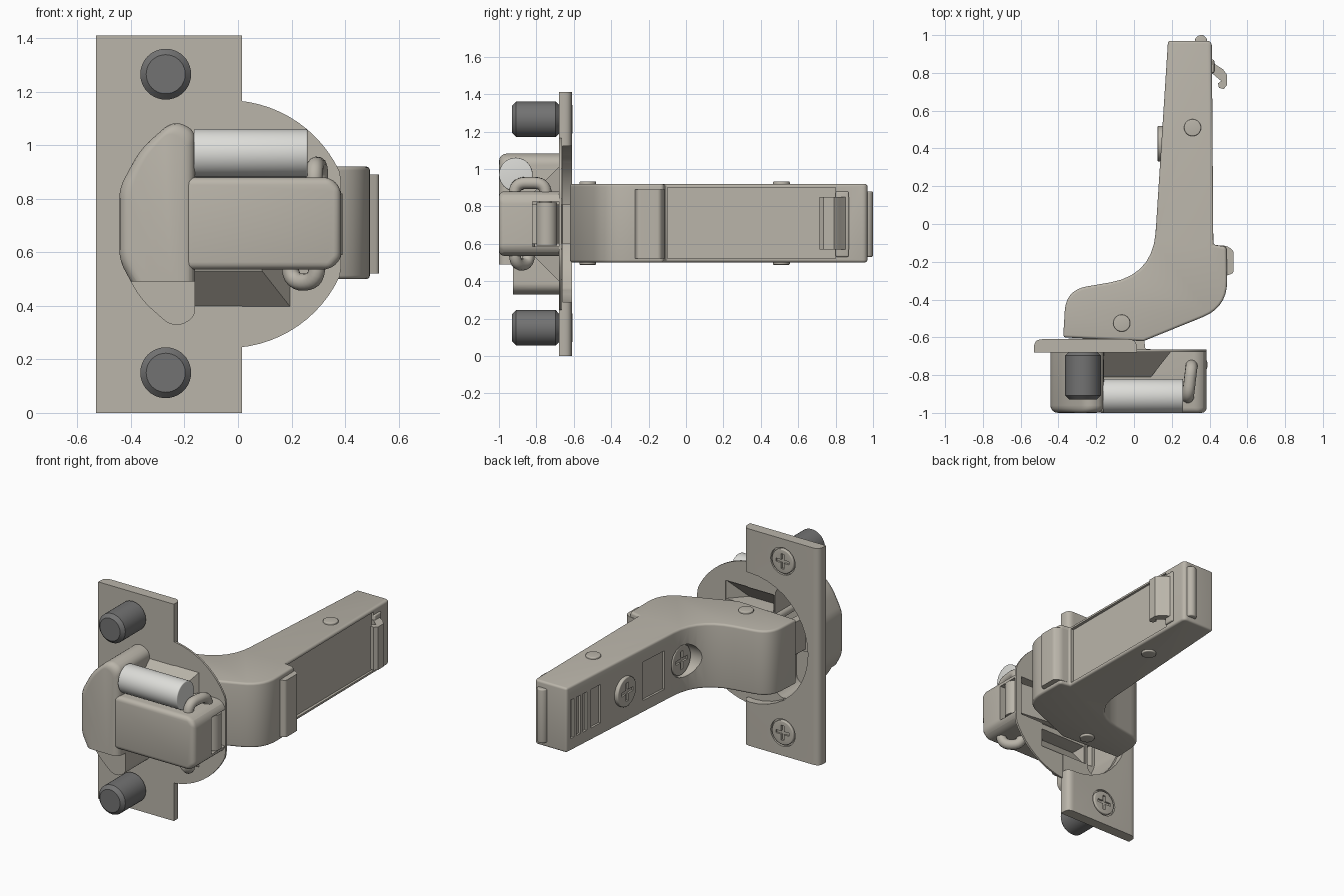
import bpy, bmesh, math
from mathutils import Vector, Matrix

if "Cube" in bpy.data.objects:
    bpy.data.objects.remove(bpy.data.objects["Cube"])


def material(name, col):
    m = bpy.data.materials.new(name)
    m.diffuse_color = (*col, 1)
    m.use_nodes = True
    m.node_tree.nodes["Principled BSDF"].inputs["Base Color"].default_value = m.diffuse_color
    return m


NICKEL = material("nickel", (0.49, 0.46, 0.40))
DARK = material("dark_grey", (0.17, 0.17, 0.17))
PALE = material("pale_grey", (0.72, 0.72, 0.69))
MID = 0.705


def finish(name, bm, mat):
    bmesh.ops.recalc_face_normals(bm, faces=bm.faces[:])
    me = bpy.data.meshes.new(name)
    bm.to_mesh(me)
    bm.free()
    me.materials.append(mat)
    ob = bpy.data.objects.new(name, me)
    bpy.context.collection.objects.link(ob)
    return ob


def bevel(bm, width, skip=lambda e: False, seg=4):
    if width:
        bm.normal_update()
        es = [e for e in bm.edges if e.calc_face_angle(0) > 0.6 and not skip(e)]
        bmesh.ops.bevel(bm, geom=es, offset=width, segments=seg, profile=0.5,
                        affect='EDGES', clamp_overlap=True)


def fillet(pts, cuts, closed=True, n=7):
    """Round each corner, starting the given distance away from it."""
    out, P = [], [Vector(p) for p in pts]
    for i, p in enumerate(P):
        if cuts[i] == 0 or (not closed and i in (0, len(P) - 1)):
            out.append(p)
            continue
        a = p + (P[i - 1] - p).normalized() * cuts[i]
        b = p + (P[(i + 1) % len(P)] - p).normalized() * cuts[i]
        for k in range(n + 1):
            t = k / n
            out.append(a * (1 - t) ** 2 + p * 2 * t * (1 - t) + b * t * t)
    return out


def prism(name, pts, axis, lo, hi, mat=NICKEL, bev=0, keep_hi=False):
    """Extrude a 2D outline along an axis; keep_hi leaves the far rim sharp."""
    ax = 'xyz'.index(axis)
    bm = bmesh.new()

    def ring(h):
        vs = []
        for p in pts:
            c = list(p)
            c.insert(ax, h)
            vs.append(bm.verts.new(c))
        return vs
    a, b = ring(lo), ring(hi)
    bm.faces.new(a)
    bm.faces.new(b[::-1])
    for i in range(len(a)):
        j = (i + 1) % len(a)
        bm.faces.new((a[i], b[i], b[j], a[j]))
    bmesh.ops.recalc_face_normals(bm, faces=bm.faces[:])
    bevel(bm, bev, lambda e: keep_hi and all(abs(v.co[ax] - hi) < 1e-5 for v in e.verts))
    return finish(name, bm, mat)


def box(name, x, y, z, mat=NICKEL, bev=0):
    return prism(name, [(x[0], y[0]), (x[1], y[0]), (x[1], y[1]), (x[0], y[1])], 'z', *z, mat, bev)


def cyl(name, a, b, r, mat=NICKEL, bev=0, seg=4):
    a, b = Vector(a), Vector(b)
    bm = bmesh.new()
    m = Matrix.Translation((a + b) / 2) @ (b - a).to_track_quat('Z', 'Y').to_matrix().to_4x4()
    bmesh.ops.create_cone(bm, cap_ends=True, segments=40, radius1=r, radius2=r,
                          depth=(b - a).length, matrix=m)
    bevel(bm, bev, seg=seg)
    return finish(name, bm, mat)


def hull(name, pts):
    bm = bmesh.new()
    for p in pts:
        bm.verts.new(p)
    res = bmesh.ops.convex_hull(bm, input=bm.verts[:])
    bmesh.ops.delete(bm, geom=list({v for v in res["geom_interior"] if isinstance(v, bmesh.types.BMVert)}),
                     context='VERTS')
    return finish(name, bm, NICKEL)


def bake(ob):
    me = bpy.data.meshes.new_from_object(ob.evaluated_get(bpy.context.evaluated_depsgraph_get()))
    ob.modifiers.clear()
    return me


cutters = []


def cut(ob, *tools):
    for t in tools:
        m = ob.modifiers.new("cut", 'BOOLEAN')
        m.operation, m.solver, m.object = 'DIFFERENCE', 'EXACT', t
        if t not in cutters:
            t.hide_render = True
            cutters.append(t)
    ob.data = bake(ob)


def wire(name, pts, r):
    cu = bpy.data.curves.new(name, 'CURVE')
    cu.dimensions, cu.bevel_depth, cu.bevel_resolution = '3D', r, 4
    path = fillet(pts, [0.06] * len(pts), closed=False)
    sp = cu.splines.new('POLY')
    sp.points.add(len(path) - 1)
    for q, p in zip(sp.points, path):
        q.co = (*p, 1)
    tmp = bpy.data.objects.new(name + "_path", cu)
    bpy.context.collection.objects.link(tmp)
    bpy.context.view_layer.update()
    ob = bpy.data.objects.new(name, bake(tmp))
    bpy.data.objects.remove(tmp)
    ob.data.materials.clear()
    ob.data.materials.append(NICKEL)
    bpy.context.collection.objects.link(ob)


# Mounting plate and cup rim
plate = prism("mounting_plate", fillet([(-.53, -.68), (-.53, -.61), (.015, -.61), (.015, -.68)],
              [0, .045, .045, 0]), 'z', 0, 1.41)
rim = [(min(.385, -.04 + .463 * math.cos(t)), MID + .463 * math.sin(t))
       for t in (2 * math.pi * i / 72 for i in range(72))]
disc = prism("cup_rim", rim, 'y', -.678, -.665)

# Cup: long bar and rounded side pocket
bar = prism("cup_bar", [(-.2, .535), (.345, .535), (.385, .575), (.385, .84), (.345, .88), (-.2, .88)],
            'y', -1, -.67, bev=.03, keep_hi=True)
lens_pts = fillet([(-.443, .57), (-.365, .425), (-.235, .31), (-.16, .36),
                   (-.16, 1.05), (-.235, 1.10), (-.365, .985), (-.443, .84)],
                  [.04, .06, .06, .03, .03, .06, .06, .04])


def lens_ring(d, y):
    return [(-.3 + (p.x + .3) * (1 - d / .14), y, MID + (p.y - MID) * (1 - d / .37)) for p in lens_pts]


lens = hull("cup_side_pocket", lens_ring(0, -.67) + [
    q for k in range(5) for q in lens_ring(.04 * (1 - math.cos(k * math.pi / 8)),
                                           -.96 - .04 * math.sin(k * math.pi / 8))])
cut(lens, box("c_step", (-.6, .0), (-1.1, -.925), (.2, .49)))

# Hollow inside of the cup
bar_in = box("c_bar", (-.4, .345), (-.96, -.5), (.575, .84))
notch = box("c_notch", (.3, .5), (-.82, -.5), (.585, .825))
lens_in = hull("c_lens", lens_ring(.02, -.88) + lens_ring(.02, -.5))
pocket = cyl("c_round", (-.03, -.66, MID), (-.03, -.5, MID), .42)
cut(bar, bar_in, notch)
cut(lens, lens_in, bar_in)


def wedge(name, s, d):
    pts = [(-.17, -.81 + d, .53 + d), (.09 - d, -.81 + d, .53 + d), (-.17, -.67, .39 + d), (.2 - d, -.67, .39 + d),
           (-.17, -.81 + d, .57), (.09 - d, -.81 + d, .57), (-.17, -.67, .57), (.2 - d, -.67, .57)]
    pts += [(x, -.6, z) for x, y, z in pts if y == -.67] if d else []
    return hull(name, [(x, y, MID + s * (z - MID)) for x, y, z in pts])


# Sloping wedges beside the bar, open towards the arm
wedge_in = []
for s, tag in ((1, "lower"), (-1, "upper")):
    tool = wedge("c_wedge_" + tag, s, .02)
    cut(wedge("cup_wedge_" + tag, s, 0), tool)
    wedge_in.append(tool)
cut(plate, pocket, lens_in, bar_in, *wedge_in)
cut(disc, lens_in, bar_in, *wedge_in)


def cross_head(name, c, axis, r, depth):
    """Screw head facing along axis (+y or -x), with a cross recess."""
    c, d = Vector(c), Vector(axis)
    head = cyl(name, c - d * depth, c, r, bev=.006)
    a, b = c - d * .012, c + d * .02
    for w, h in ((r * .62, r * .13), (r * .13, r * .62)):
        x, y = ((c.x - w, c.x + w), (a.y, b.y)) if d.y else ((b.x, a.x), (c.y - w, c.y + w))
        cut(head, box("c_cross", x, y, (c.z - h, c.z + h)))


# Dowels and their screw heads
for z, tag in ((.15, "lower"), (1.265, "upper")):
    cyl("dowel_" + tag, (-.27, -.93, z), (-.27, -.675, z), .095, DARK, bev=.022, seg=1)
    cut(plate, cyl("c_seat", (-.27, -.625, z), (-.27, -.5, z), .088))
    cross_head("plate_screw_" + tag, (-.27, -.606, z), (0, 1, 0), .078, .03)

# Damper cylinder and wire pins
cyl("damper", (-.165, -.91, .97), (.26, -.91, .97), .09, PALE, bev=.006)
wire("upper_pin", [(.305, -.75, .80), (.305, -.75, .925), (.285, -.917, .925), (.285, -.917, .80)], .032)
wire("lower_pin", [(.195, -.84, .60), (.195, -.84, .488), (.295, -.915, .488), (.295, -.915, .60)], .032)

# Links between cup and arm
cyl("link_curl", (.335, -.745, .59), (.335, -.745, .82), .055)
prism("outer_link", [(-.02, -.5), (.04, -.5), (.06, -.66), (.33, -.69), (.33, -.73), (.02, -.71)], 'z', .6, .81)
prism("inner_link", [(-.24, -.45), (-.19, -.45), (-.22, -.92), (-.27, -.92)], 'z', .6, .81)
cyl("inner_link_pin", (-.25, -.89, .585), (-.25, -.89, .83), .045)

# Cranked arm
arm_pts = fillet([(.18, .97), (.412, .97), (.42, -.11), (.49, -.12), (.495, -.44), (.05, -.62),
                  (-.375, -.6), (-.36, -.35), (.10, -.27)],
                 [0, .03, 0, .02, .14, 0, 0, .11, .23])
arm = prism("arm", arm_pts, 'z', .5, .92, bev=.014)
cut(arm, prism("c_arm", [(-.335, -.7), (-.325, -.44), (-.1, -.37), (.02, -.5), (.03, -.7)], 'z', .54, .88),
    box("c_side", (.4, .6), (-.1, .8), (.52, .90)))


def face_x(y):
    return .1174 + .0645 * y


# Slots and window in the sloping face of the arm
for y0, y1 in ((.90, .935), (.84, .875), (.78, .815), (.65, .74), (.05, .25)):
    cut(arm, prism("c_slot", [(0, y0), (0, y1), (face_x(y1) + .014, y1), (face_x(y0) + .014, y0)],
                   'z', .58, .83))
cut(arm, cyl("c_cam", (-.2, -.12, MID), (.135, -.12, MID), .105))
cross_head("arm_screw_front", (.115, -.12, MID), (-1, 0, 0), .095, .05)
cross_head("arm_screw_rear", (.125, .425, MID), (-1, 0, 0), .095, .05)

# Rivets through the arm
for x, y, tag in ((.31, .51, "rear"), (-.065, -.525, "front")):
    cyl("rivet_" + tag, (x, y, .487), (x, y, .933), .045, bev=.006)

# Side tab, release hook and end bead
prism("side_tab", fillet([(.40, -.11), (.49, -.115), (.527, -.14), (.527, -.26), (.485, -.275)],
                         [0, .02, .015, .015, 0]), 'z', .52, .89)
prism("release_hook", [(.40, .89), (.43, .845), (.47, .82), (.493, .79), (.493, .735), (.475, .715),
                       (.45, .72), (.445, .745), (.462, .757), (.44, .775), (.425, .79), (.40, .80)],
      'z', .57, .85)
box("hook_base", (.38, .425), (.80, .87), (.53, .88), bev=.008)
cyl("end_bead", (.355, .967, .53), (.355, .967, .88), .033, bev=.008)

# Remove cutters and smooth the rounded surfaces
for c in cutters:
    bpy.data.objects.remove(c)
bpy.ops.object.select_all(action='SELECT')
bpy.context.view_layer.objects.active = arm
bpy.ops.object.shade_smooth_by_angle(angle=math.radians(35))
